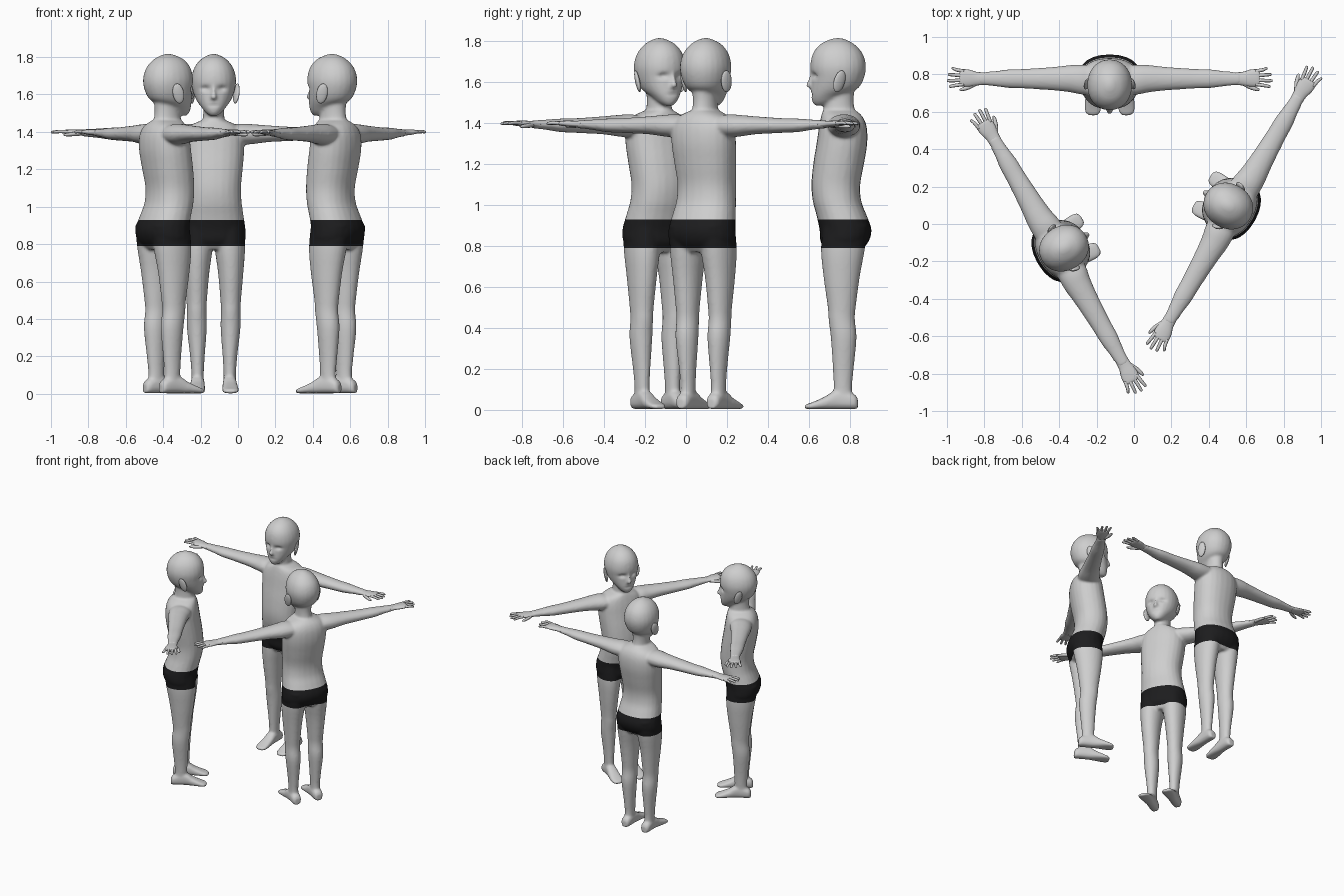
import bpy, bmesh, math
from mathutils import Vector, Matrix

if "Cube" in bpy.data.objects:
    bpy.data.objects.remove(bpy.data.objects["Cube"])


def material(name, rgb):
    m = bpy.data.materials.new(name)
    m.diffuse_color = (*rgb, 1)
    m.use_nodes = True
    m.node_tree.nodes["Principled BSDF"].inputs["Base Color"].default_value = m.diffuse_color
    return m


skin = material("pale grey skin", (0.62, 0.62, 0.62))
black = material("black shorts", (0.012, 0.012, 0.013))


def smooth_rows(rows, steps=4):
    """Catmull-Rom interpolation of number rows."""
    out = []
    for i in range(len(rows) - 1):
        a, b, c, d = (rows[max(0, min(len(rows) - 1, i + k))] for k in (-1, 0, 1, 2))
        for s in range(steps):
            t = s / steps
            out.append([0.5 * (2 * q + (r - p) * t + (2 * p - 5 * q + 4 * r - w) * t * t
                               + (3 * q - p - 3 * r + w) * t ** 3)
                        for p, q, r, w in zip(a, b, c, d)])
    return out + [list(rows[-1])]


def loft(bm, rings, n=24, power=1.0):
    """Skin (centre, u, v) ellipse rings and cap both ends."""
    loops = []
    for c, u, v in rings:
        loop = []
        for k in range(n):
            a = 2 * math.pi * k / n
            ca, sa = math.cos(a), math.sin(a)
            loop.append(bm.verts.new(c + u * math.copysign(abs(ca) ** power, ca)
                                     + v * math.copysign(abs(sa) ** power, sa)))
        loops.append(loop)
    for a, b in zip(loops, loops[1:]):
        for k in range(n):
            bm.faces.new((a[k], a[(k + 1) % n], b[(k + 1) % n], b[k]))
    bm.faces.new(loops[0][::-1])
    bm.faces.new(loops[-1])


def upright(bm, rows, s=1, power=1.0):
    """Rows: z, centre x, half width, front y, back y."""
    loft(bm, [(Vector((s * cx, (f + b) / 2, z)), Vector((w, 0, 0)), Vector((0, (b - f) / 2, 0)))
              for z, cx, w, f, b in smooth_rows(rows)], power=power)


def sideways(bm, rows, s, n=24):
    """Rows: x, centre y, half y, centre z, half z."""
    loft(bm, [(Vector((s * x, cy, cz)), Vector((0, hy, 0)), Vector((0, 0, hz)))
              for x, cy, hy, cz, hz in smooth_rows(rows)], n)


def ball(bm, loc, size, rot=Matrix()):
    bmesh.ops.create_uvsphere(bm, u_segments=20, v_segments=12, radius=1,
                              matrix=Matrix.Translation(loc) @ rot @ Matrix.Diagonal((*size, 1)))


def finish(bm, name):
    bmesh.ops.recalc_face_normals(bm, faces=bm.faces)
    me = bpy.data.meshes.new(name)
    bm.to_mesh(me)
    bm.free()
    me.materials.append(skin)
    me.materials.append(black)
    me.shade_smooth()
    return me


bm = bmesh.new()
# torso
upright(bm, [(0.77, 0, .12, -.09, .07), (.82, 0, .168, -.122, .112), (.88, 0, .17, -.127, .127),
             (.95, 0, .16, -.142, .103), (1.02, 0, .15, -.16, .077), (1.1, 0, .146, -.167, .072),
             (1.2, 0, .155, -.158, .09), (1.3, 0, .163, -.142, .106), (1.38, 0, .16, -.13, .104),
             (1.43, 0, .13, -.12, .085), (1.46, 0, .07, -.112, .055)], power=.9)
# neck
upright(bm, [(1.4, 0, .07, -.11, .06), (1.46, 0, .059, -.108, .046), (1.52, 0, .056, -.1, .04),
             (1.6, 0, .06, -.09, .05)])
# head
upright(bm, [(1.487, 0, .022, -.15, -.08), (1.505, 0, .044, -.162, -.05), (1.535, 0, .068, -.168, -.01),
             (1.57, 0, .093, -.168, .06), (1.62, 0, .112, -.166, .09), (1.68, 0, .12, -.172, .1),
             (1.74, 0, .105, -.16, .084), (1.785, 0, .072, -.125, .045), (1.81, 0, .03, -.075, .0),
             (1.817, 0, .006, -.045, -.03)], power=.95)
# nose
upright(bm, [(1.565, 0, .006, -.165, -.14), (1.58, 0, .018, -.192, -.14), (1.59, 0, .017, -.195, -.14),
             (1.61, 0, .012, -.184, -.14), (1.65, 0, .01, -.17, -.14)])
for s in (-1, 1):
    # arms
    sideways(bm, [(.08, -.01, .08, 1.39, .045), (.15, -.008, .08, 1.388, .056),
                  (.21, -.003, .073, 1.388, .053), (.3, -.003, .063, 1.39, .044),
                  (.45, -.003, .053, 1.389, .036), (.54, -.003, .05, 1.39, .033),
                  (.62, -.003, .04, 1.393, .025), (.7, -.003, .034, 1.395, .019)], s)
    # legs
    upright(bm, [(.9, .085, .078, -.11, .11), (.78, .087, .081, -.12, .094), (.65, .091, .068, -.108, .07),
                 (.5, .091, .055, -.087, .05), (.44, .091, .052, -.083, .046), (.35, .09, .053, -.072, .054),
                 (.2, .087, .039, -.062, .04), (.1, .086, .033, -.058, .032), (.03, .086, .035, -.06, .045)], s)
    # feet
    foot = smooth_rows([(.06, .022, .05, .086), (.04, .035, .075, .086), (-.04, .037, .095, .086),
                        (-.1, .042, .062, .088), (-.155, .046, .037, .09), (-.185, .04, .026, .09),
                        (-.2, .022, .02, .088)])
    loft(bm, [(Vector((s * cx, y, h / 2 + .002)), Vector((w, 0, 0)), Vector((0, 0, h / 2)))
              for y, w, h, cx in foot], power=.8)
raw = bpy.data.objects.new("body_helper", finish(bm, "body_helper"))
bpy.context.collection.objects.link(raw)

# fuse the body parts into one smooth skin
rm = raw.modifiers.new("fuse", 'REMESH')
rm.mode, rm.voxel_size, rm.use_smooth_shade = 'VOXEL', .0085, True
sm = raw.modifiers.new("soften", 'SMOOTH')
sm.factor, sm.iterations = .5, 5
dg = bpy.context.evaluated_depsgraph_get()
fused = bpy.data.meshes.new_from_object(raw.evaluated_get(dg))
bpy.data.objects.remove(raw)

bm = bmesh.new()
bm.from_mesh(fused)
# eye sockets and mouth line
for v in bm.verts:
    if v.co.y < -.08 and v.co.z > 1.48:
        x, z = abs(v.co.x), v.co.z
        v.co.y += .016 * math.exp(-((x - .044) / .024) ** 2 - ((z - 1.632) / .014) ** 2)
        v.co.y += .006 * math.exp(-(x / .025) ** 2 - ((z - 1.54) / .006) ** 2)
# shorts, cut at waist and thigh
for z in (.79, .93):
    bmesh.ops.bisect_plane(bm, geom=bm.verts[:] + bm.edges[:] + bm.faces[:],
                           plane_co=(0, 0, z), plane_no=(0, 0, 1))
for f in bm.faces:
    f.material_index = int(.79 < f.calc_center_median().z < .93)
body = finish(bm, "body")

# hands: palm, four spread fingers and thumb
bm = bmesh.new()
for s in (-1, 1):
    sideways(bm, [(.67, -.003, .034, 1.395, .018), (.71, -.003, .036, 1.396, .016),
                  (.75, 0, .045, 1.398, .015), (.79, .002, .046, 1.4, .012), (.802, .002, .04, 1.4, .008)], s, 16)
    for y0, y1, tip in ((.037, .052, .845), (.013, .019, .865), (-.011, -.014, .871), (-.033, -.044, .86)):
        sideways(bm, [(.78, y0, .010, 1.4, .009), (.82, (y0 + y1) / 2, .0095, 1.402, .009),
                      (tip - .008, y1, .008, 1.399, .007), (tip, y1, .003, 1.398, .003)], s, 8)
    sideways(bm, [(.71, -.025, .014, 1.392, .012), (.75, -.047, .013, 1.388, .011),
                  (.785, -.059, .010, 1.385, .009), (.802, -.062, .004, 1.384, .004)], s, 8)
hands = finish(bm, "hands")

# ears: tilted flat discs with a dished rim
bm = bmesh.new()
for s in (-1, 1):
    rot = Matrix.Rotation(s * .45, 4, 'Z') @ Matrix.Rotation(s * .2, 4, 'Y') @ Matrix.Rotation(-.2, 4, 'X')
    ball(bm, (s * .121, -.03, 1.605), (.012, .03, .055), rot)
ears = finish(bm, "ears")

# three figures around a ring, all facing its centre
for i in range(3):
    place = (Matrix.Translation((0, .237, 0)) @ Matrix.Rotation(i * math.tau / 3, 4, 'Z')
             @ Matrix.Translation((-.13, .543, 0)))
    for me in (body, hands, ears):
        ob = bpy.data.objects.new(f"{me.name}_{i + 1}", me)
        bpy.context.collection.objects.link(ob)
        ob.matrix_world = place
